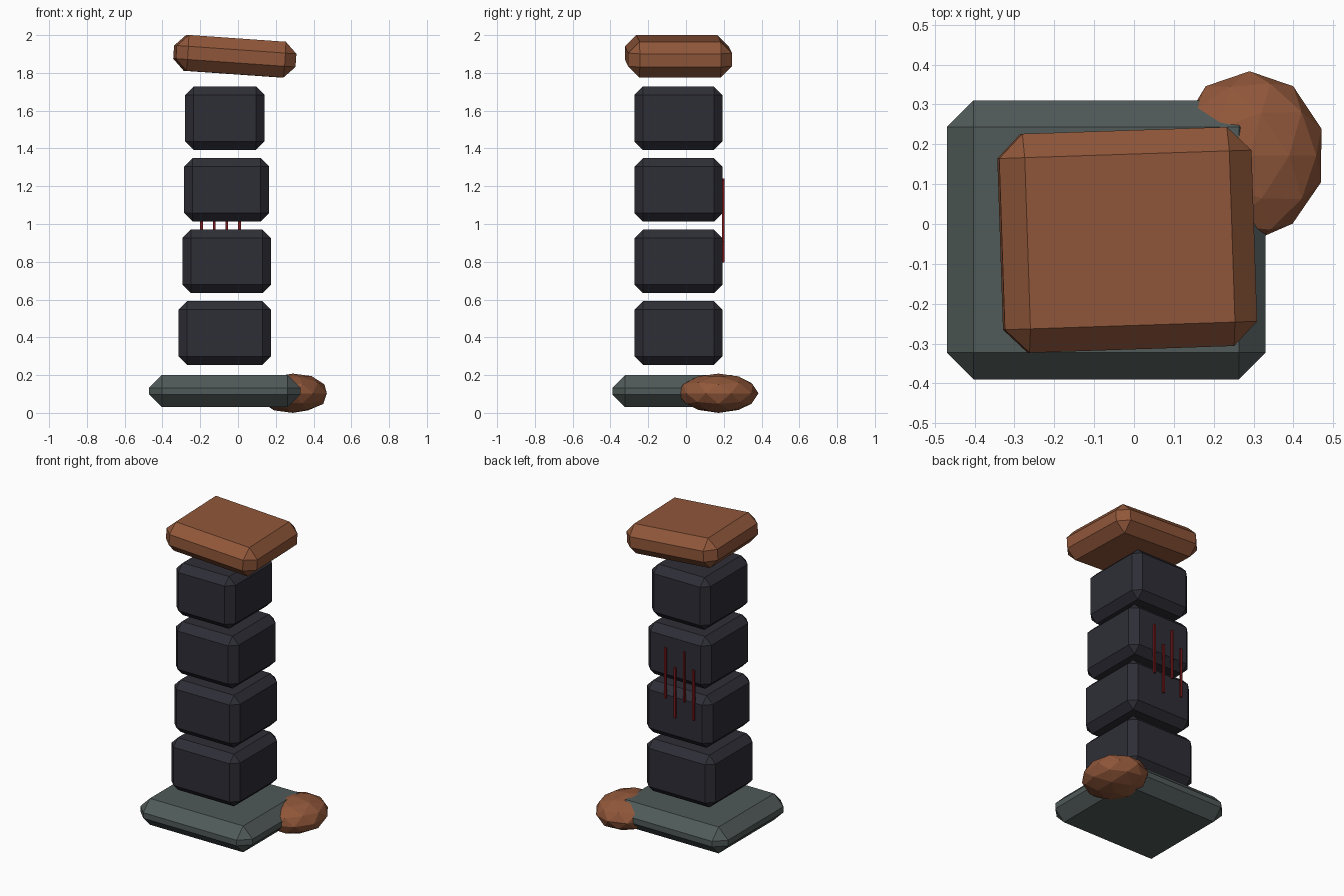
import bpy, bmesh, math, random
from mathutils import Vector

random.seed(4)

cube = bpy.data.objects.get("Cube")
if cube:
    bpy.data.objects.remove(cube, do_unlink=True)


def material(name, rgb):
    mat = bpy.data.materials.new(name)
    mat.use_nodes = True
    color = (*rgb, 1.0)
    mat.diffuse_color = color
    mat.node_tree.nodes["Principled BSDF"].inputs["Base Color"].default_value = color
    return mat


clay = material("rusty clay", (0.28, 0.095, 0.042))
slate = material("grey green slate", (0.08, 0.103, 0.099))
coal = material("dark stone", (0.027, 0.027, 0.037))
red = material("dark red", (0.2, 0.01, 0.012))


def add_object(name, bm, mat, location, rotation=(0, 0, 0)):
    mesh = bpy.data.meshes.new(name)
    bm.to_mesh(mesh)
    bm.free()
    mesh.materials.append(mat)
    obj = bpy.data.objects.new(name, mesh)
    obj.location = location
    obj.rotation_euler = [math.radians(a) for a in rotation]
    bpy.context.collection.objects.link(obj)
    return obj


def block(name, size, location, mat, bevel=0.0, rotation=(0, 0, 0)):
    """Box with a single flat chamfer on every edge."""
    bm = bmesh.new()
    bmesh.ops.create_cube(bm, size=1)
    bmesh.ops.scale(bm, vec=size, verts=bm.verts)
    if bevel:
        bmesh.ops.bevel(bm, geom=bm.edges[:], offset=bevel, segments=1,
                        affect='EDGES', profile=0.5)
    return add_object(name, bm, mat, location, rotation)


# Base slab and tilted cap slab
block("base_slab", (0.8, 0.7, 0.17), (-0.07, -0.04, 0.115), slate, 0.067)
block("cap_slab", (0.635, 0.55, 0.19), (-0.017, -0.04, 1.888), clay, 0.06, (0, 4, 1.9))

# Column of separate stones, narrowing upward: left edge, right edge
for i, (x0, x1) in enumerate([(-0.315, 0.175), (-0.295, 0.175),
                              (-0.285, 0.165), (-0.28, 0.14)]):
    block(f"column_stone_{i + 1}", (x1 - x0, 0.465, 0.337),
          ((x0 + x1) / 2, -0.04, 0.423 + 0.379 * i), coal, 0.045)

# Thin red streaks on the back: top height of each
for i, top in enumerate([1.14, 1.24, 1.12, 1.23]):
    block(f"red_streak_{i + 1}", (0.014, 0.012, 0.325),
          (-0.193 + 0.067 * i, 0.197, top - 0.1625), red)

# Faceted boulder sunk into the corner of the base
bm = bmesh.new()
bmesh.ops.create_icosphere(bm, subdivisions=2, radius=1)
for v in bm.verts:
    v.co *= random.uniform(0.98, 1.02)
bmesh.ops.scale(bm, vec=Vector((0.187, 0.215, 0.105)), verts=bm.verts)
boulder = add_object("boulder", bm, clay, (0.29, 0.172, 0.106))
boulder.location.z = -min(v.co.z for v in boulder.data.vertices)
